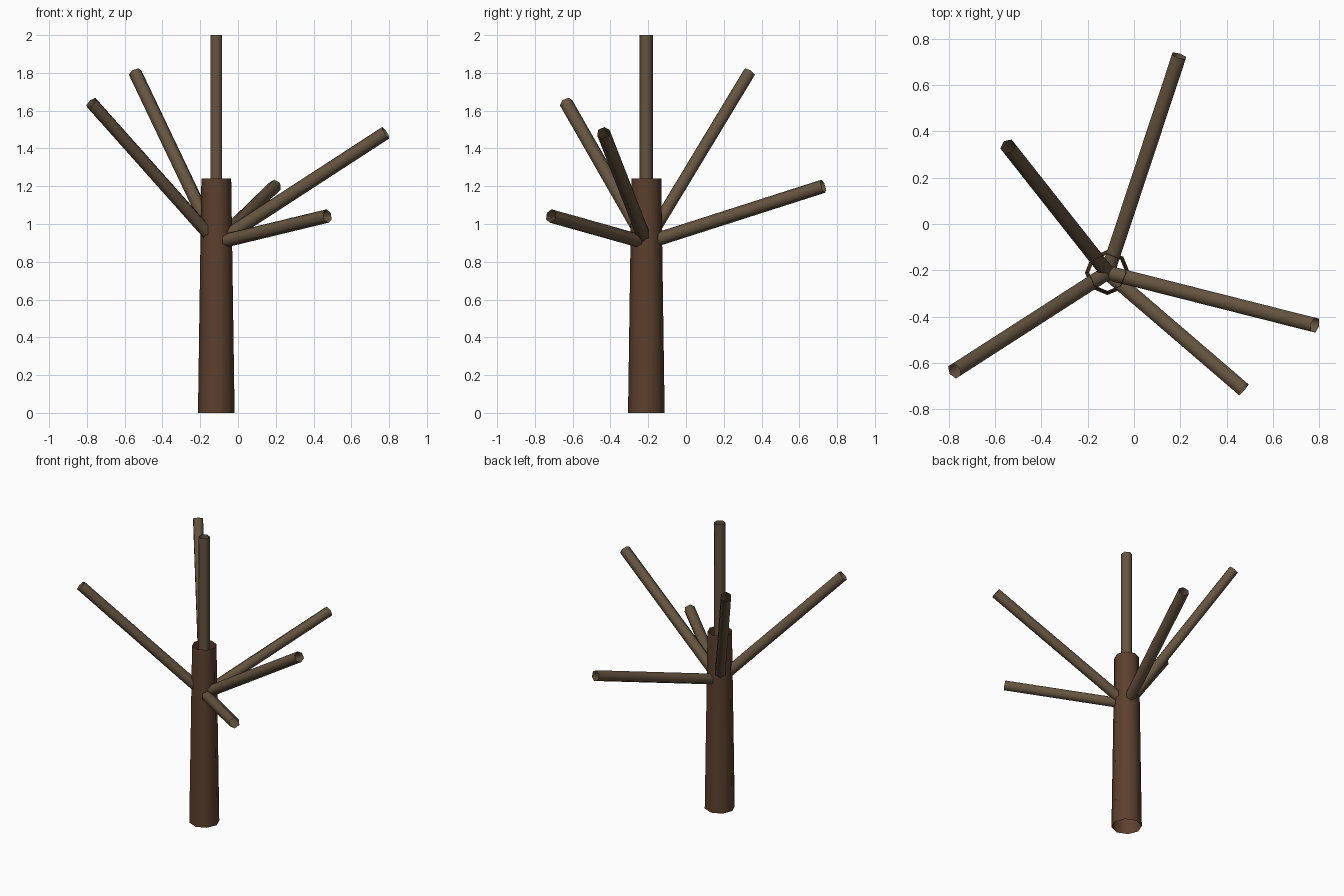
import bpy
from mathutils import Vector

if "Cube" in bpy.data.objects:
    bpy.data.objects.remove(bpy.data.objects["Cube"])


def material(name, rgb):
    mat = bpy.data.materials.new(name)
    mat.diffuse_color = (*rgb, 1)
    mat.use_nodes = True
    mat.node_tree.nodes["Principled BSDF"].inputs["Base Color"].default_value = mat.diffuse_color
    return mat


def tube(name, start, end, r1, r2, sides, mat):
    """Open-ended tapered tube between two points."""
    a, b = Vector(start), Vector(end)
    d = b - a
    bpy.ops.mesh.primitive_cone_add(vertices=sides, radius1=r1, radius2=r2,
                                    depth=d.length, end_fill_type='NOTHING',
                                    location=(a + b) / 2)
    ob = bpy.context.object
    ob.name = name
    if d.xy.length > 1e-5:
        ob.rotation_euler = d.to_track_quat('Z', 'Y').to_euler()
    ob.data.materials.append(mat)
    bpy.ops.object.shade_smooth()
    return ob


bark = material("bark", (0.107, 0.051, 0.027))
branch_bark = material("branch_bark", (0.133, 0.089, 0.051))
X, Y = -0.115, -0.21

# Trunk: open eight-sided tapered tube
tube("trunk", (X, Y, 0), (X, Y, 1.24), 0.097, 0.079, 8, bark)

# Branches: six-sided tubes fanning out from one point inside the trunk
tips = {
    "top_branch": (X, Y, 2.0),
    "right_branch": (0.782, -0.437, 1.483),
    "front_right_branch": (0.473, -0.715, 1.042),
    "back_branch": (0.195, 0.727, 1.2),
    "back_left_branch": (-0.545, 0.335, 1.802),
    "front_left_branch": (-0.776, -0.635, 1.642),
}
for name, tip in tips.items():
    tube(name, (X, Y, 0.9), tip, 0.036, 0.036, 6, branch_bark)
